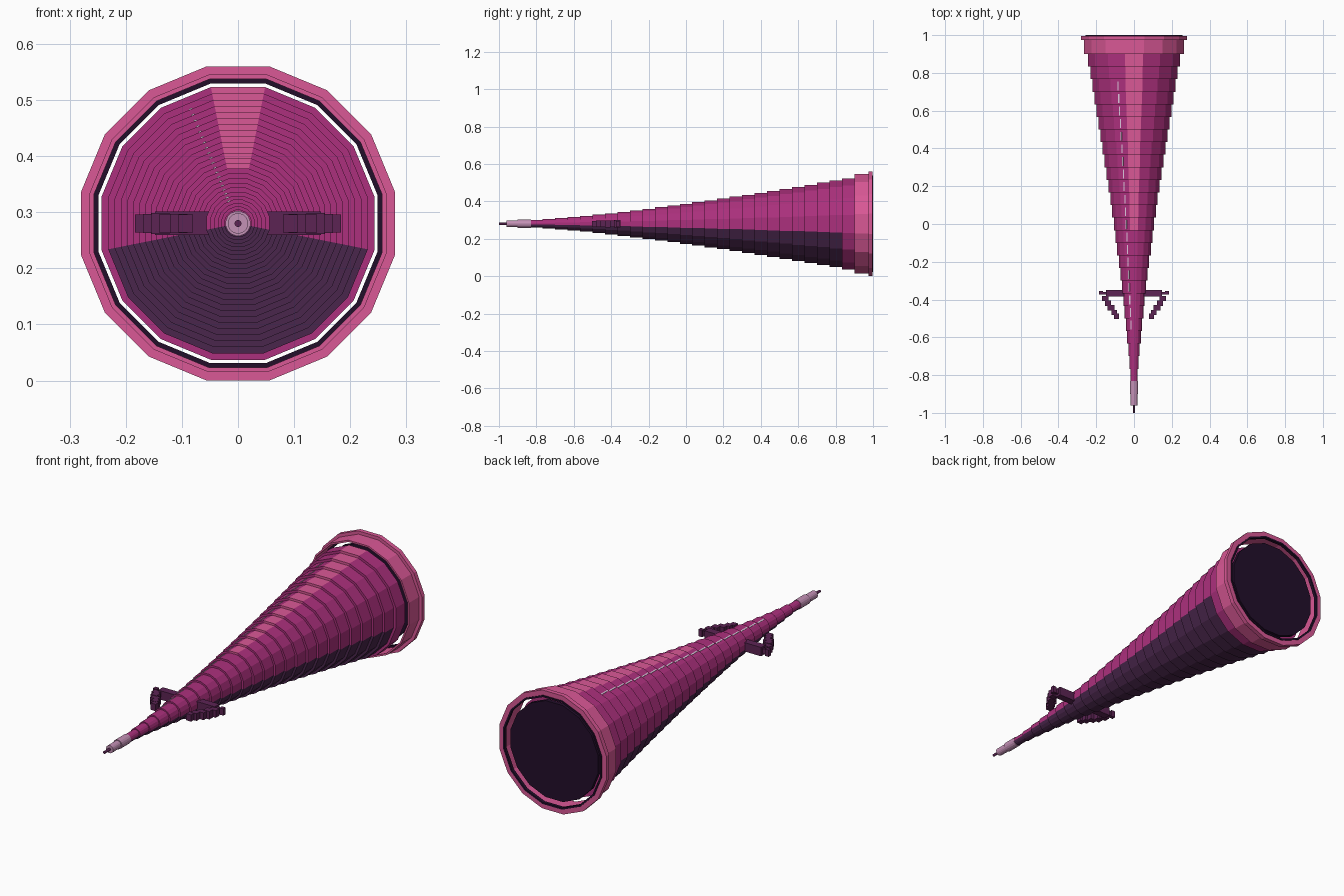
import bpy, bmesh, math
from mathutils import Matrix

if "Cube" in bpy.data.objects:
    bpy.data.objects.remove(bpy.data.objects["Cube"], do_unlink=True)

SIDES = 16
AXIS_Z = 0.28
STEP = 1 / 15          # length of one hull tier
TIERS = 26


def make_material(name, rgb):
    lin = [(c / 255 / 12.92 if c < 10 else ((c / 255 + 0.055) / 1.055) ** 2.4) for c in rgb]
    mat = bpy.data.materials.new(name)
    mat.use_nodes = True
    mat.diffuse_color = (*lin, 1)
    mat.node_tree.nodes["Principled BSDF"].inputs["Base Color"].default_value = (*lin, 1)
    return mat


MAGENTA = make_material("magenta", (172, 48, 125))
PINK = make_material("pink", (218, 88, 150))
DARK = make_material("dark purple", (74, 38, 76))
BLACK = make_material("blackish violet", (34, 14, 42))
PLUM = make_material("plum", (92, 36, 84))
MAUVE = make_material("pale mauve", (196, 145, 182))
LILAC = make_material("pale lilac", (222, 200, 222))


def finish(bm, name, mats):
    bmesh.ops.recalc_face_normals(bm, faces=bm.faces)
    mesh = bpy.data.meshes.new(name)
    bm.to_mesh(mesh)
    bm.free()
    for m in mats:
        mesh.materials.append(m)
    obj = bpy.data.objects.new(name, mesh)
    bpy.context.collection.objects.link(obj)
    return obj


def revolve(name, profile, mats, loop=False, rule=None):
    """Turn (y, flat radius) points around the long axis; open profiles get caps."""
    bm = bmesh.new()
    rings = []
    for y, r in profile:
        rc = r / math.cos(math.pi / SIDES)
        ring = []
        for k in range(SIDES):
            a = (k - 0.5) * 2 * math.pi / SIDES
            ring.append(bm.verts.new((rc * math.cos(a), y, AXIS_Z + rc * math.sin(a))))
        rings.append(ring)
    pairs = list(zip(rings, rings[1:]))
    if loop:
        pairs.append((rings[-1], rings[0]))
    for a, b in pairs:
        for k in range(SIDES):
            n = (k + 1) % SIDES
            f = bm.faces.new((a[k], a[n], b[n], b[k]))
            if rule:
                f.material_index = rule(k, f.calc_center_median().y)
    if not loop:
        bm.faces.new(rings[0])
        bm.faces.new(rings[-1])
    return finish(bm, name, mats)


def add_box(bm, lo, hi, turn=None):
    size = [h - l for l, h in zip(lo, hi)]
    mid = [(h + l) / 2 for l, h in zip(lo, hi)]
    m = Matrix.Translation(mid) @ Matrix.Diagonal((*size, 1))
    bmesh.ops.create_cube(bm, size=1, matrix=turn @ m if turn else m)


def hull_radius(y):
    t = min(1, max(0, (y + 0.9) / 1.767))
    return 0.015 + 0.228 * t ** 1.35


# Stepped hull: pink spine, magenta flanks, dark belly, magenta rear collar
tiers = []
for i in range(TIERS):
    y1 = 0.9 - STEP * i
    tiers.append((y1 - STEP, y1, hull_radius(y1 - STEP / 2)))
tiers.reverse()


def hull_colour(k, y):
    if k == 4 and y > -0.05:
        return 1
    if k >= 9 and y < 0.832:
        return 2
    return 0


profile = [(y, r) for y0, y1, r in tiers for y in (y0, y1)]
revolve("hull", profile, [MAGENTA, PINK, DARK], rule=hull_colour)

# Floating rear ring with raised lip, dark rim and engine disc
revolve("rear_ring", [(0.9, 0.257), (0.9, 0.265), (0.975, 0.265), (0.975, 0.28),
                      (0.996, 0.28), (0.996, 0.257)], [PINK], loop=True)
revolve("rear_rim", [(0.985, 0.249), (0.985, 0.257), (1.0, 0.257), (1.0, 0.249)],
        [BLACK], loop=True)
revolve("engine_disc", [(0.965, 0.228), (0.985, 0.228)], [BLACK])

# Nose
revolve("nose", [(-0.96, 0.018), (-0.9, 0.018), (-0.9, 0.022), (-0.83, 0.022)], [MAUVE])
revolve("nose_probe", [(-1.0, 0.006), (-0.955, 0.006)], [PLUM])

# Row of thin light strips beside the spine
bm = bmesh.new()
turn = Matrix.Translation((0, 0, AXIS_Z)) @ Matrix.Rotation(math.radians(-22.5), 4, 'Y')
for y0, y1, r in tiers:
    if -0.6 < y0 < 0.76:
        add_box(bm, (-0.003, y0 + 0.008, r - 0.002), (0.003, y1 - 0.012, r + 0.002), turn)
finish(bm, "light_strips", [LILAC])

# Stepped side fins: x0, x1, y0, y1, half height
FIN = [(0.03, 0.148, -0.385, -0.35, 0.021),
       (0.14, 0.168, -0.372, -0.36, 0.012),
       (0.164, 0.184, -0.373, -0.355, 0.016),
       (0.134, 0.169, -0.407, -0.38, 0.017),
       (0.122, 0.154, -0.434, -0.405, 0.019),
       (0.103, 0.140, -0.457, -0.43, 0.017),
       (0.090, 0.120, -0.481, -0.454, 0.017),
       (0.080, 0.106, -0.502, -0.475, 0.016)]
for side, s in (("left", 1), ("right", -1)):
    bm = bmesh.new()
    for x0, x1, y0, y1, h in FIN:
        xa, xb = sorted((s * x0, s * x1))
        add_box(bm, (xa, y0, AXIS_Z - h), (xb, y1, AXIS_Z + h))
    finish(bm, side + "_fin", [PLUM])
